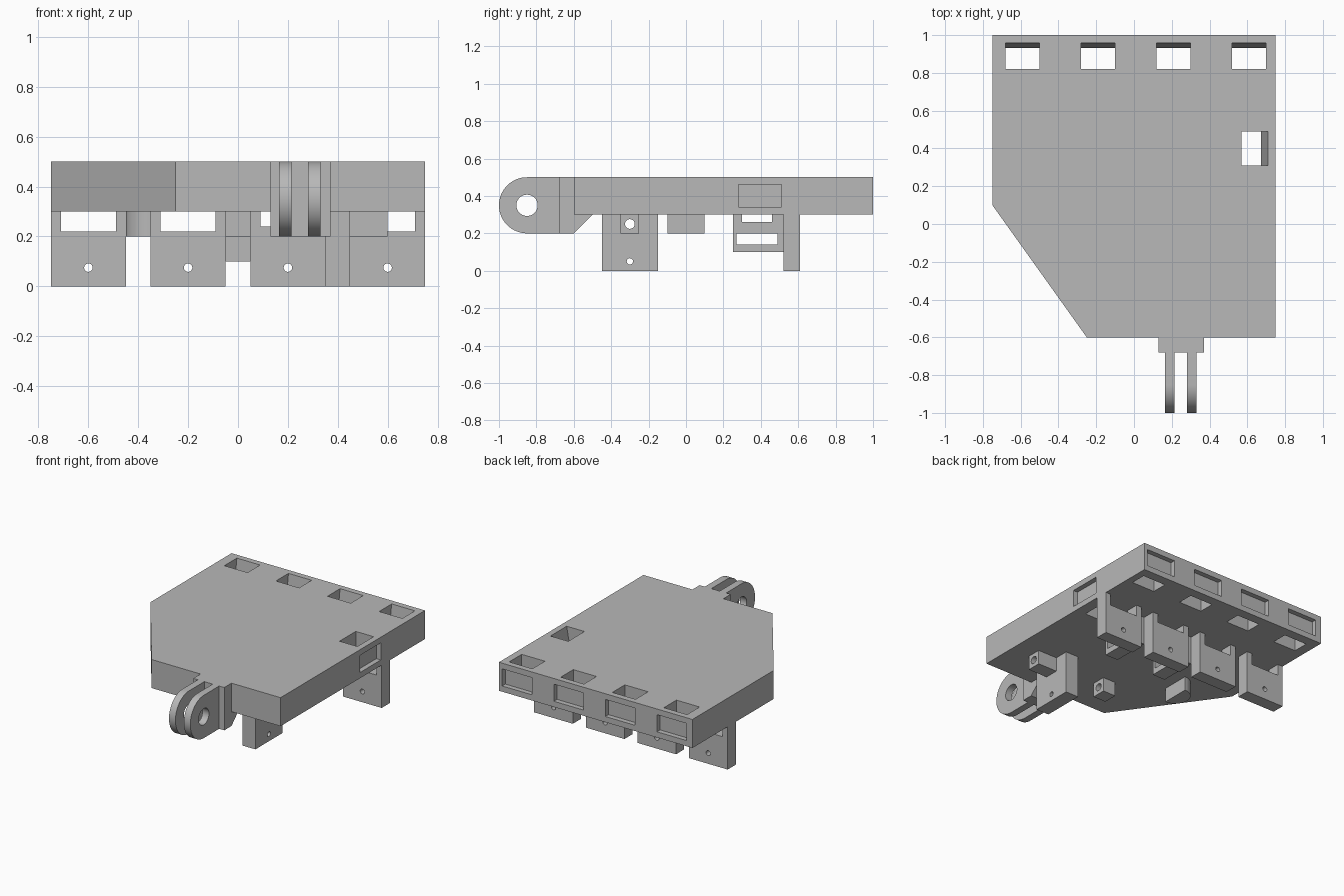
import bpy, bmesh, math

cube = bpy.data.objects.get("Cube")
if cube:
    bpy.data.objects.remove(cube, do_unlink=True)

grey = bpy.data.materials.new("plain_grey")
grey.use_nodes = True
GREY = (0.48, 0.48, 0.48, 1)
grey.diffuse_color = GREY
grey.node_tree.nodes["Principled BSDF"].inputs["Base Color"].default_value = GREY


def prism(name, pts, axis, lo, hi):
    """Extrude a 2D outline along the named axis."""
    place = {"x": lambda u, v, w: (w, u, v),
             "y": lambda u, v, w: (u, w, v),
             "z": lambda u, v, w: (u, v, w)}[axis]
    bm = bmesh.new()
    a = [bm.verts.new(place(u, v, lo)) for u, v in pts]
    b = [bm.verts.new(place(u, v, hi)) for u, v in pts]
    bm.faces.new(a)
    bm.faces.new(b)
    for i in range(len(pts)):
        j = (i + 1) % len(pts)
        bm.faces.new((a[i], a[j], b[j], b[i]))
    bmesh.ops.recalc_face_normals(bm, faces=bm.faces[:])
    mesh = bpy.data.meshes.new(name)
    bm.to_mesh(mesh)
    bm.free()
    mesh.materials.append(grey)
    ob = bpy.data.objects.new(name, mesh)
    bpy.context.collection.objects.link(ob)
    return ob


def box(name, x, y, z):
    return prism(name, [(x[0], y[0]), (x[1], y[0]), (x[1], y[1]), (x[0], y[1])], "z", *z)


def arc(cu, cv, r, start=0, end=360, n=32):
    full = end - start == 360
    steps = n if full else n + 1
    return [(cu + r * math.cos(math.radians(start + (end - start) * i / n)),
             cv + r * math.sin(math.radians(start + (end - start) * i / n)))
            for i in range(steps)]


def activate(ob):
    bpy.ops.object.select_all(action="DESELECT")
    ob.select_set(True)
    bpy.context.view_layer.objects.active = ob


def cut(ob, *cutters):
    activate(ob)
    for c in cutters:
        c.hide_render = True
        mod = ob.modifiers.new("cut", "BOOLEAN")
        mod.operation = "DIFFERENCE"
        mod.solver = "EXACT"
        mod.object = c
        bpy.ops.object.modifier_apply(modifier=mod.name)
        bpy.data.objects.remove(c, do_unlink=True)


def smooth(ob):
    activate(ob)
    bpy.ops.object.shade_smooth_by_angle(angle=math.radians(30))


# Main plate with one clipped corner
plate = prism("plate", [(-0.75, 1), (-0.75, 0.1), (-0.25, -0.6), (0.75, -0.6), (0.75, 1)],
              "z", 0.3, 0.5)

# Strap slots along the back edge, each with a shallow window behind it
for x in (-0.59, -0.19, 0.21, 0.61):
    cut(plate,
        prism("slot", [(0.82, 0.29), (0.93, 0.29), (0.96, 0.51), (0.82, 0.51)],
              "x", x - 0.09, x + 0.09),
        box("window", (x - 0.115, x + 0.115), (0.965, 1.1), (0.34, 0.46)))

# The same slot and window on the side
cut(plate,
    prism("slot", [(0.57, 0.29), (0.67, 0.29), (0.71, 0.51), (0.57, 0.51)], "y", 0.31, 0.49),
    box("window", (0.715, 0.8), (0.28, 0.51), (0.34, 0.46)))

# Row of hanging tabs, each notched at the top and drilled
for i, x in enumerate((-0.6, -0.2, 0.2, 0.6)):
    tab = box(f"back_tab_{i + 1}", (x - 0.15, x + 0.15), (0.52, 0.61), (0, 0.3))
    sill = 0.24 if i == 2 else 0.22
    cut(tab,
        box("notch", (x - 0.11, x + 0.11), (0.4, 0.7), (sill, 0.31)),
        prism("hole", arc(x, 0.075, 0.017, n=20), "y", 0.4, 0.7))
    smooth(tab)

# Ribs reaching forward between the tabs, with strap openings
for i, x in enumerate((0, 0.4)):
    rib = box(f"slotted_rib_{i + 1}", (x - 0.05, x + 0.05), (0.25, 0.52), (0.1, 0.3))
    cut(rib,
        box("low_gap", (x - 0.1, x + 0.1), (0.27, 0.49), (0.14, 0.2)),
        box("high_gap", (x - 0.1, x + 0.1), (0.3, 0.46), (0.26, 0.31)))

# Tall side tab and two small guide blocks sharing one drilled line
for name, x, y, z in (("side_tab", (0.35, 0.45), (-0.45, -0.15), 0),
                      ("guide_block_outer", (0.45, 0.6), (-0.35, -0.25), 0.2),
                      ("guide_block_inner", (-0.05, 0.05), (-0.35, -0.25), 0.2)):
    part = box(name, x, y, (z, 0.3))
    holes = [prism("hole", arc(-0.3, 0.25, 0.026, n=24), "x", x[0] - 0.1, x[1] + 0.1)]
    if z == 0:
        holes.append(prism("hole", arc(-0.3, 0.05, 0.017, n=20), "x", 0.2, 0.6))
    cut(part, *holes)
    smooth(part)

# Half-round stop under the plate
smooth(prism("round_stop", arc(-0.35, 0, 0.1, 90, 270), "z", 0.2, 0.3))

# Hinge base with sloped support beneath the plate
prism("hinge_base", [(-0.68, 0.2), (-0.6, 0.2), (-0.5, 0.3), (-0.6, 0.3), (-0.6, 0.5), (-0.68, 0.5)],
      "x", 0.13, 0.37)

# Two rounded hinge arms with a pin hole
for i, x in enumerate((0.19, 0.305)):
    arm = prism(f"hinge_arm_{i + 1}", arc(-0.85, 0.35, 0.15, 90, 270) + [(-0.68, 0.2), (-0.68, 0.5)],
                "x", x - 0.025, x + 0.025)
    cut(arm, prism("pin_hole", arc(-0.85, 0.35, 0.057), "x", x - 0.1, x + 0.1))
    smooth(arm)
